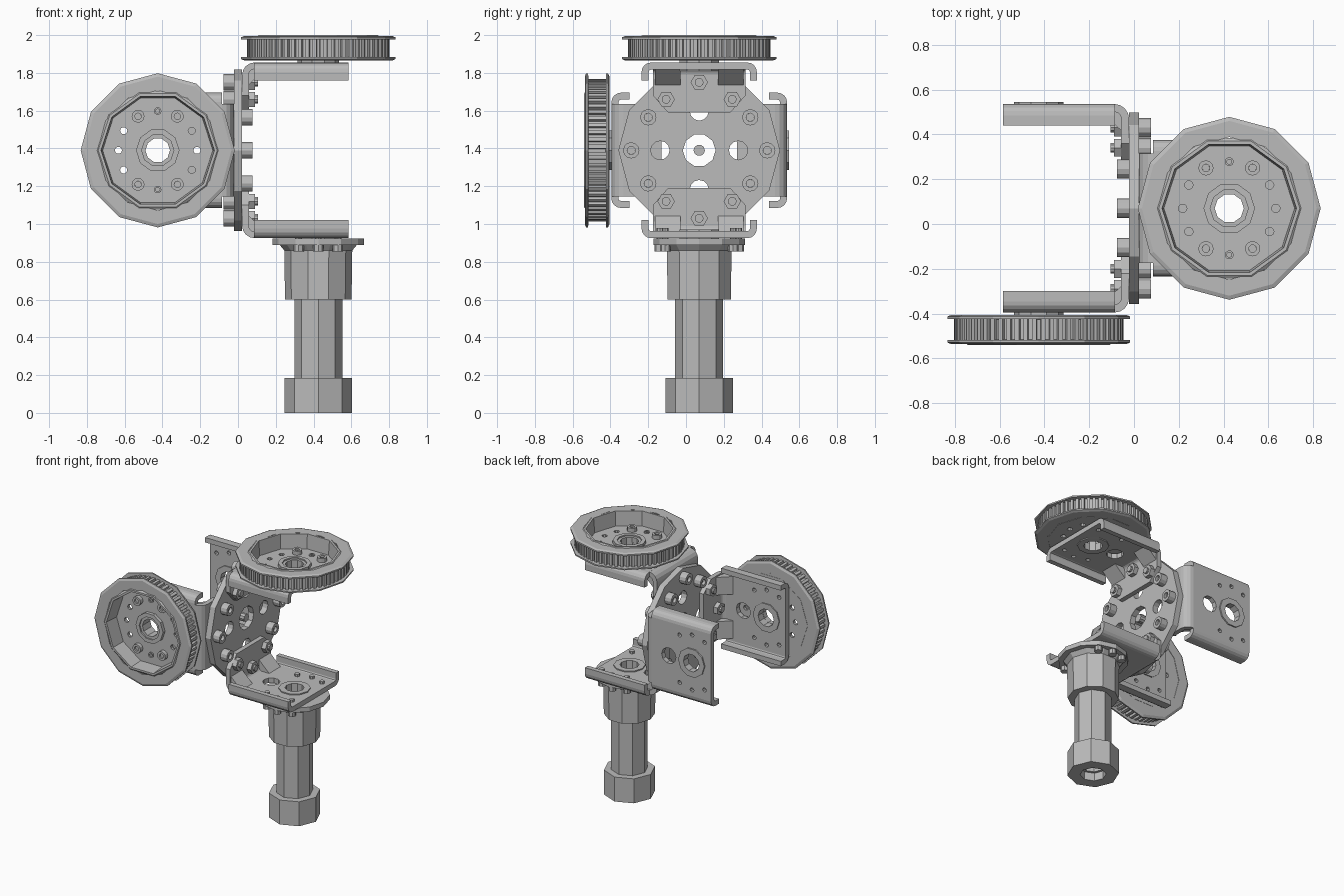
import bpy, bmesh
from math import pi, cos, sin, radians
from mathutils import Vector, Matrix

cube = bpy.data.objects.get("Cube")
if cube:
    bpy.data.objects.remove(cube, do_unlink=True)

grey = bpy.data.materials.new("metal_grey")
grey.use_nodes = True
COLOUR = (0.5, 0.5, 0.5, 1)
grey.diffuse_color = COLOUR
grey.node_tree.nodes["Principled BSDF"].inputs["Base Color"].default_value = COLOUR

HUB = Vector((0, 0.07, 1.39))   # middle of the mounting plate
AXLE = 0.425                    # distance of each wheel axle from the plate
BOLT_CIRCLE = 0.208


def frame(u, v, w):
    """Local axes: u along the bracket arm, v across it, w away from the hub."""
    m = Matrix((u, v, w)).transposed().to_4x4()
    m.translation = HUB
    return m


FRAMES = {
    "top": frame((1, 0, 0), (0, 1, 0), (0, 0, 1)),
    "bottom": frame((1, 0, 0), (0, -1, 0), (0, 0, -1)),
    "front": frame((-1, 0, 0), (0, 0, -1), (0, -1, 0)),
    "back": frame((-1, 0, 0), (0, 0, 1), (0, 1, 0)),
}

# Ways to place a flat shape (p, q) at height h in the local axes
ALONG_U = lambda p, q, h: (h, p, q)
ALONG_V = lambda p, q, h: (p, h, q)
ALONG_W = lambda p, q, h: (p, q, h)


def finish(name, bm, m):
    bmesh.ops.recalc_face_normals(bm, faces=bm.faces[:])
    bm.transform(m)
    mesh = bpy.data.meshes.new(name)
    bm.to_mesh(mesh)
    bm.free()
    mesh.materials.append(grey)
    obj = bpy.data.objects.new(name, mesh)
    bpy.context.collection.objects.link(obj)
    return obj


def prism(bm, pts, a, b, put):
    low, high = [[bm.verts.new(put(p, q, h)) for p, q in pts] for h in (a, b)]
    bm.faces.new(low)
    bm.faces.new(high)
    for i in range(len(pts)):
        j = (i + 1) % len(pts)
        bm.faces.new((low[i], low[j], high[j], high[i]))


def ngon(r, n, p=0, q=0):
    return [(p + r * cos(2 * pi * i / n), q + r * sin(2 * pi * i / n)) for i in range(n)]


def rod(bm, r, a, b, n, put, p=0, q=0):
    prism(bm, ngon(r, n, p, q), a, b, put)


def lathe(bm, profile, n, put, p=0, q=0):
    """Revolve a closed (radius, height) profile into a ring."""
    rings = [[bm.verts.new(put(x, y, h)) for x, y in ngon(r, n, p, q)] for r, h in profile]
    for k, ring in enumerate(rings):
        nxt = rings[(k + 1) % len(rings)]
        for i in range(n):
            j = (i + 1) % n
            bm.faces.new((ring[i], ring[j], nxt[j], nxt[i]))


def tube(bm, inner, outer, a, b, n, put, p=0, q=0):
    lathe(bm, [(inner, a), (outer, a), (outer, b), (inner, b)], n, put, p, q)


def cap_head(bm, r, a, b, put, p, q):
    """Round bolt head with a recessed socket."""
    tube(bm, r * 0.5, r, a, b, 12, put, p, q)
    rod(bm, r * 0.55, a, a + (b - a) * 0.6, 6, put, p, q)


def arc(p, q, r, start, end, n=4):
    steps = [radians(start + (end - start) * i / n) for i in range(n + 1)]
    return [(p + r * cos(t), q + r * sin(t)) for t in steps]


def circle_spot(angle):
    return AXLE + BOLT_CIRCLE * cos(radians(angle)), BOLT_CIRCLE * sin(radians(angle))


def cut(obj, cutter_bm, m):
    cutter = finish("hole_cutter", cutter_bm, m)
    cutter.hide_render = True
    mod = obj.modifiers.new("holes", 'BOOLEAN')
    mod.operation = 'DIFFERENCE'
    mod.solver = 'EXACT'
    mod.object = cutter
    deps = bpy.context.evaluated_depsgraph_get()
    mesh = bpy.data.meshes.new_from_object(obj.evaluated_get(deps))
    obj.modifiers.clear()
    obj.data = mesh
    bpy.data.objects.remove(cutter, do_unlink=True)


def mounting_plate():
    m = FRAMES["top"]
    bm = bmesh.new()
    rod(bm, 0.428, -0.022, 0.022, 12, ALONG_U)
    plate = finish("mounting_plate", bm, m)
    bm = bmesh.new()
    rod(bm, 0.087, -0.1, 0.1, 10, ALONG_U)
    for p, q in ngon(0.207, 4):
        rod(bm, 0.05, -0.1, 0.1, 12, ALONG_U, p, q)
    cut(plate, bm, m)
    bm = bmesh.new()
    rod(bm, 0.03, -0.022, 0.022, 10, ALONG_U)
    finish("centre_pin", bm, m)


def bracket(side, m):
    # Arm: channel with rounded edges and turned-in lips
    half, top, lip, t, r = 0.305, 0.465, 0.37, 0.037, 0.05
    outer = ([(half, lip)] + arc(half - r, top - r, r, 0, 90)
             + arc(r - half, top - r, r, 90, 180) + [(-half, lip)])
    inner = ([(t - half, lip)] + arc(r - half, top - r, r - t, 180, 90, 2)
             + arc(half - r, top - r, r - t, 90, 0, 2) + [(half - t, lip)])
    bm = bmesh.new()
    prism(bm, outer + inner, 0.085, 0.585, ALONG_U)
    arm = finish(side + "_bracket_arm", bm, m)
    bm = bmesh.new()
    rod(bm, 0.08, 0.3, 0.6, 10, ALONG_W, AXLE)
    rod(bm, 0.06, 0.3, 0.6, 10, ALONG_W, 0.23)
    for angle in (60, 90, 120, 240, 270, 300):
        rod(bm, 0.016, 0.3, 0.6, 8, ALONG_W, *circle_spot(angle))
    cut(arm, bm, m)

    # Flange with clipped corners, rounded bend and pressed gussets
    bm = bmesh.new()
    wide, narrow = 0.245, 0.165
    prism(bm, [(-narrow, 0.2), (narrow, 0.2), (wide, 0.29), (wide, 0.4),
               (-wide, 0.4), (-wide, 0.29)], 0.022, 0.057, ALONG_U)
    bend = arc(0.087, 0.4, 0.065, 180, 90) + arc(0.087, 0.4, 0.03, 90, 180)
    prism(bm, bend, -wide, wide, ALONG_V)
    for s in (-1, 1):
        prism(bm, [(0.05, 0.34), (0.05, 0.435), (0.15, 0.435)], s * 0.1, s * 0.235, ALONG_V)
    finish(side + "_bracket_flange", bm, m)

    # Bearing in the arm
    bm = bmesh.new()
    tube(bm, 0.066, 0.11, 0.42, 0.475, 10, ALONG_W, AXLE)
    finish(side + "_bearing", bm, m)

    # Bolts through the plate: nut on the bracket, head on the far side
    bm = bmesh.new()
    for v, w in ((0, 0.36), (-0.175, 0.27), (0.175, 0.27)):
        rod(bm, 0.046, 0.057, 0.09, 6, ALONG_U, v, w)
        rod(bm, 0.023, 0.05, 0.105, 10, ALONG_U, v, w)
        cap_head(bm, 0.043, -0.022, -0.076, ALONG_U, v, w)
    finish(side + "_bracket_bolts", bm, m)


def wheel(side, m):
    # Rim flanges and the deep inner wall
    bm = bmesh.new()
    lathe(bm, [(0.318, 0.475), (0.39, 0.475), (0.408, 0.483), (0.408, 0.493), (0.318, 0.497)],
          12, ALONG_W, AXLE)
    lathe(bm, [(0.318, 0.584), (0.408, 0.588), (0.408, 0.599), (0.39, 0.606), (0.318, 0.606)],
          12, ALONG_W, AXLE)
    lathe(bm, [(0.29, 0.478), (0.33, 0.478), (0.33, 0.6), (0.315, 0.61), (0.3, 0.61)],
          10, ALONG_W, AXLE)
    finish(side + "_wheel_rim", bm, m)

    # Belt teeth
    bm = bmesh.new()
    tube(bm, 0.325, 0.36, 0.49, 0.592, 60, ALONG_W, AXLE)
    for i in range(60):
        a = 2 * pi * (i + 0.5) / 60
        tooth = [(AXLE + r * cos(a) - s * sin(a), r * sin(a) + s * cos(a))
                 for r, s in ((0.35, -0.012), (0.378, -0.01), (0.378, 0.01), (0.35, 0.012))]
        prism(bm, tooth, 0.49, 0.592, ALONG_W)
    finish(side + "_wheel_teeth", bm, m)

    # Drilled floor
    bm = bmesh.new()
    rod(bm, 0.31, 0.476, 0.5, 10, ALONG_W, AXLE)
    floor = finish(side + "_wheel_floor", bm, m)
    bm = bmesh.new()
    rod(bm, 0.07, 0.4, 0.6, 10, ALONG_W, AXLE)
    for angle in (0, 30, 150, 180, 210, 330):
        rod(bm, 0.019, 0.4, 0.6, 10, ALONG_W, *circle_spot(angle))
    cut(floor, bm, m)

    # Raised hub and the bolts around it
    bm = bmesh.new()
    lathe(bm, [(0.065, 0.476), (0.115, 0.49), (0.115, 0.525), (0.085, 0.525),
               (0.085, 0.515), (0.065, 0.515)], 10, ALONG_W, AXLE)
    for angle in (60, 120, 240, 300):
        cap_head(bm, 0.034, 0.498, 0.53, ALONG_W, *circle_spot(angle))
    for angle in (90, 270):
        tube(bm, 0.011, 0.02, 0.498, 0.51, 10, ALONG_W, *circle_spot(angle))
    finish(side + "_wheel_hub", bm, m)


def motor(m):
    bore, base = 0.07, 1.39
    bm = bmesh.new()
    tube(bm, bore, 0.243, 0.466, 0.5, 12, ALONG_W, AXLE)
    finish("motor_flange", bm, m)
    bm = bmesh.new()
    lathe(bm, [(bore, 0.49), (0.205, 0.5), (0.18, 0.53), (0.176, 0.79), (bore, 0.79)],
          10, ALONG_W, AXLE)
    finish("motor_gearbox", bm, m)
    bm = bmesh.new()
    tube(bm, bore, 0.127, 0.78, 1.22, 8, ALONG_W, AXLE)
    finish("motor_body", bm, m)
    bm = bmesh.new()
    lathe(bm, [(bore, base - 0.185), (0.178, base - 0.185), (0.178, base), (0.09, base),
               (0.09, base - 0.06), (bore, base - 0.06)], 8, ALONG_W, AXLE)
    finish("motor_end_cap", bm, m)
    bm = bmesh.new()
    for angle in (60, 90, 120, 240, 270, 300):
        rod(bm, 0.028, 0.5, 0.535, 8, ALONG_W, *circle_spot(angle))
        rod(bm, 0.018, 0.41, 0.5, 8, ALONG_W, *circle_spot(angle))
    finish("motor_bolts", bm, m)


mounting_plate()
for side, matrix in FRAMES.items():
    bracket(side, matrix)
for side in ("top", "front"):
    wheel(side, FRAMES[side])
motor(FRAMES["bottom"])
